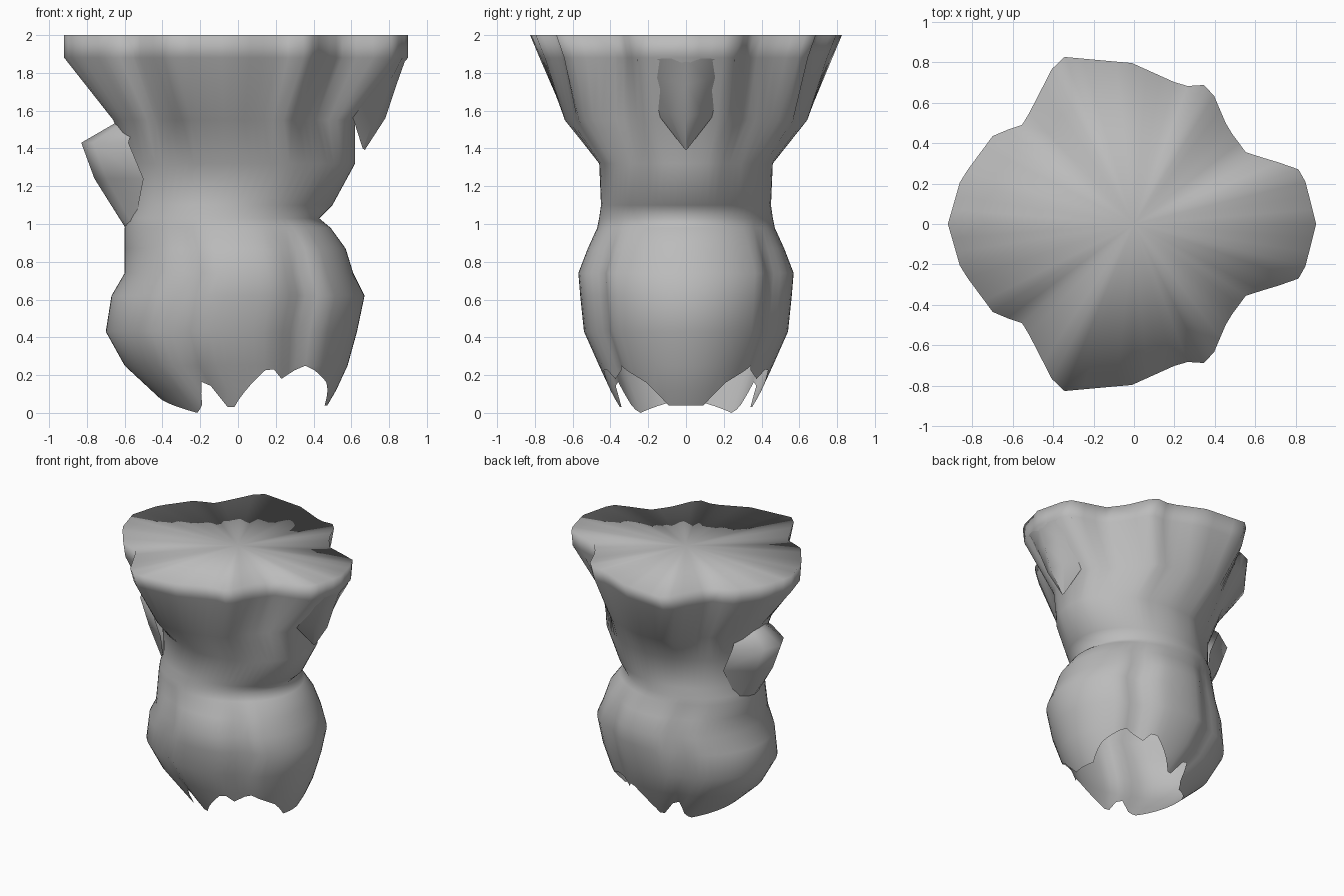
import bpy, bmesh, math

cube = bpy.data.objects.get("Cube")
if cube:
    bpy.data.objects.remove(cube, do_unlink=True)

# One plain grey material
grey = bpy.data.materials.new("plain_grey")
grey.use_nodes = True
colour = (0.5, 0.5, 0.5, 1)
grey.diffuse_color = colour
grey.node_tree.nodes["Principled BSDF"].inputs["Base Color"].default_value = colour


def finish(name, bm):
    bmesh.ops.remove_doubles(bm, verts=bm.verts, dist=0.0005)
    bmesh.ops.recalc_face_normals(bm, faces=bm.faces)
    for face in bm.faces:
        face.smooth = True
    mesh = bpy.data.meshes.new(name)
    bm.to_mesh(mesh)
    bm.free()
    mesh.materials.append(grey)
    obj = bpy.data.objects.new(name, mesh)
    bpy.context.collection.objects.link(obj)
    return obj


def sample(table, key):
    """Linear interpolation in rows sorted by their first entry."""
    for a, b in zip(table, table[1:]):
        if key <= b[0]:
            t = max(0, (key - a[0]) / (b[0] - a[0]))
            return [p + (q - p) * t for p, q in zip(a[1:], b[1:])]
    return list(table[-1][1:])


# Body levels: height, back x, front x, half width
LEVELS = [
    (0, -.33, .45, .34), (.12, -.46, .52, .4), (.25, -.6, .58, .46),
    (.43, -.7, .63, .54), (.62, -.67, .67, .56), (.74, -.6, .61, .57),
    (.87, -.6, .57, .52), (.98, -.6, .49, .47), (1.03, -.59, .43, .46),
    (1.1, -.57, .5, .45), (1.32, -.58, .62, .46), (1.55, -.66, .62, .65),
    (1.88, -.92, .9, .77), (2, -.92, .9, .82)]

# Lobed rim outline (half, unit ellipse space) turned into angle and radius
RIM = [(1, 0), (.93, .31), (.89, .34), (.62, .43), (.52, .58), (.42, .84),
       (.28, .83), (0, .97), (-.4, 1.01), (-.59, .6), (-.75, .54),
       (-.93, .27), (-1, 0)]
LOBES = [(math.atan2(v, u), math.hypot(u, v)) for u, v in RIM]

# Torn hem: angle from the front, height
HEM = [(0, .04), (15, .04), (30, .16), (50, .25), (65, .18), (72, .25),
       (100, .03), (106, .03), (112, .2), (126, .03), (135, 0), (180, .08)]

# Grooves down the lower body: angle from the front, change of radius
GROOVES = [(0, 0), (46, 0), (56, -.08), (72, 0), (104, 0), (114, -.06),
           (130, 0), (180, 0)]


def rim_radius(a):
    """Radius of the straight-edged rim at an angle."""
    for (p, r), (q, s) in zip(LOBES, LOBES[1:]):
        if a <= q:
            return r * s * math.sin(q - p) / (
                r * math.sin(a - p) + s * math.sin(q - a))
    return 1


def shell_point(angle, z):
    back, front, width = sample(LEVELS, z)
    half = min(angle, 360 - angle)
    a = math.radians(angle)
    blend = min(1, max(0, (z - 1.3) / .5))
    belly = min(1, max(0, (1 - z) / .2))
    r = 1 + (rim_radius(math.radians(half)) - 1) * blend
    r += sample(GROOVES, half)[0] * belly
    return ((back + front) / 2 + (front - back) / 2 * r * math.cos(a),
            width * r * math.sin(a), z)


# Body shell with closed top and open torn bottom
bm = bmesh.new()
COLUMNS = 72
rows = []
for level in LEVELS:
    row = []
    for i in range(COLUMNS):
        angle = i * 360 / COLUMNS
        hem = sample(HEM, min(angle, 360 - angle))[0]
        row.append(bm.verts.new(shell_point(angle, max(level[0], hem))))
    rows.append(row)
for low, high in zip(rows, rows[1:]):
    for i in range(COLUMNS):
        j = (i + 1) % COLUMNS
        bm.faces.new((low[i], low[j], high[j], high[i]))
centre = bm.verts.new((0, 0, 2))
for i in range(COLUMNS):
    bm.faces.new((rows[-1][i], rows[-1][(i + 1) % COLUMNS], centre))
finish("body_shell", bm)


# Flaps: a centre ridge with matching edges on both sides
def flap(name, ridge, edge):
    bm = bmesh.new()
    mid = [bm.verts.new((x, 0, z)) for x, z in ridge]
    for side in (-1, 1):
        rim = [bm.verts.new((x, side * y, z)) for x, y, z in edge]
        half = []
        for m, r in zip(mid, rim):
            point = (m.co + r.co) / 2
            point.x += (m.co.x - r.co.x) * .25
            half.append(bm.verts.new(point))
        for a, b in ((mid, half), (half, rim)):
            for k in range(len(mid) - 1):
                bm.faces.new((a[k], a[k + 1], b[k + 1], b[k]))
    finish(name, bm)


flap("front_collar_point",
     [(.89, 1.88), (.84, 1.74), (.78, 1.56), (.67, 1.39)],
     [(.8, .26, 1.87), (.72, .22, 1.79), (.59, .18, 1.62), (.66, .01, 1.4)])
flap("back_flap",
     [(-.64, 1.54), (-.83, 1.43), (-.76, 1.24), (-.59, .97)],
     [(-.55, .14, 1.53), (-.58, .25, 1.43), (-.5, .25, 1.24),
      (-.55, .14, .98)])
